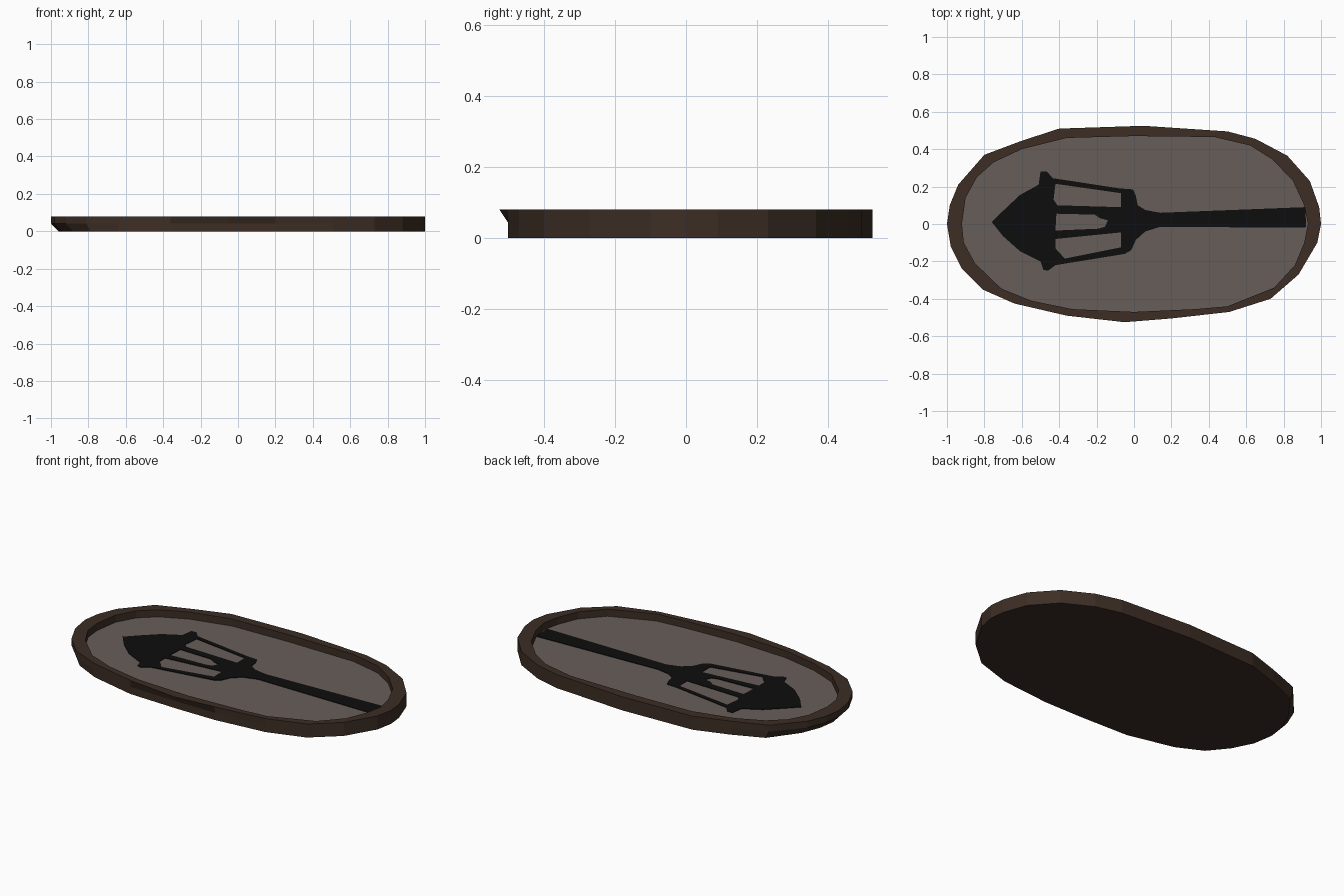
import bpy, bmesh

if "Cube" in bpy.data.objects:
    bpy.data.objects.remove(bpy.data.objects["Cube"])

TOP, MID, FLOOR = 0.08, 0.042, 0.038

def material(name, rgb):
    m = bpy.data.materials.new(name)
    m.diffuse_color = (*rgb, 1)
    m.use_nodes = True
    m.node_tree.nodes["Principled BSDF"].inputs["Base Color"].default_value = m.diffuse_color
    return m

brown = material("dark brown wood", (0.045, 0.027, 0.018))
grey = material("warm grey panel", (0.135, 0.110, 0.102))
black = material("black paint", (0.004, 0.004, 0.004))

# Hand-shaped oval outlines of the rim, counter-clockwise from the +x end
outer = [(1, 0), (.99, .09), (.94, .23), (.82, .365), (.65, .455), (.5, .495),
         (.05, .525), (-.4, .51), (-.6, .445), (-.8, .37), (-.94, .21), (-.985, .1),
         (-1, 0), (-.98, -.12), (-.92, -.24), (-.81, -.35), (-.64, -.425), (-.36, -.49),
         (-.05, -.525), (.2, -.505), (.51, -.47), (.73, -.4), (.88, -.27), (.98, -.1)]
inner = [(.93, 0), (.91, .1), (.85, .23), (.74, .345), (.62, .42), (.43, .465),
         (0, .47), (-.36, .46), (-.6, .4), (-.75, .33), (-.84, .25), (-.9, .14),
         (-.92, 0), (-.91, -.1), (-.85, -.21), (-.71, -.345), (-.55, -.41), (-.33, -.455),
         (0, -.47), (.33, -.455), (.5, -.44), (.75, -.34), (.86, -.22), (.91, -.1)]

# Lower rings: front side tucks in below the lip, left end is undercut
mid = [(x, max(y, -.5)) for x, y in outer]
bottom = [(x + (.04 if x < -.9 else .02 if x < -.75 else 0), y) for x, y in mid]

def finish(bm, name, mat):
    bmesh.ops.recalc_face_normals(bm, faces=bm.faces)
    me = bpy.data.meshes.new(name)
    bm.to_mesh(me)
    bm.free()
    me.materials.append(mat)
    ob = bpy.data.objects.new(name, me)
    bpy.context.collection.objects.link(ob)
    return ob

# Frame: underside, outer wall, lip and inner wall
bm = bmesh.new()
rings = [[bm.verts.new((x, y, z)) for x, y in pts] for pts, z in
         ((bottom, 0), (mid, MID), (outer, TOP), (inner, TOP), (inner, FLOOR))]
n = len(outer)
for a, b in zip(rings, rings[1:]):
    for i in range(n):
        j = (i + 1) % n
        bm.faces.new((a[i], a[j], b[j], b[i]))
bm.faces.new(rings[0][::-1])
cap = bm.faces.new(rings[-1])
finish(bm, "oval_frame", brown)
# Recessed floor is the cap face of the frame
frame = bpy.data.objects["oval_frame"]
frame.data.materials.append(grey)
frame.data.polygons[len(frame.data.polygons) - 1].material_index = 1

# Painted lantern on its post: outline plus three window openings
lantern = [(-.76, .01), (-.70, .07), (-.61, .155), (-.51, .21), (-.5, .28), (-.465, .28),
           (-.435, .245), (-.075, .19), (-.005, .185), (.01, .15), (.02, .10), (.06, .075),
           (.14, .06), (.915, .09), (.92, .0), (.918, -.02), (.14, -.015), (.06, -.04),
           (.01, -.085), (-.015, -.14), (-.05, -.16), (-.42, -.22), (-.46, -.25),
           (-.485, -.245), (-.5, -.20), (-.61, -.145), (-.70, -.065)]
windows = [
    [(-.42, .215), (-.07, .165), (-.07, .09), (-.41, .1), (-.43, .13)],
    [(-.415, .055), (-.21, .05), (-.18, .03), (-.14, .02), (-.155, -.015), (-.19, -.025), (-.42, -.035)],
    [(-.42, -.08), (-.07, -.045), (-.07, -.125), (-.37, -.185), (-.42, -.13)]]
cu = bpy.data.curves.new("lantern_emblem", 'CURVE')
cu.dimensions = '2D'
cu.fill_mode = 'BOTH'
cu.extrude = 0.0015
for pts in [lantern] + windows:
    sp = cu.splines.new('POLY')
    sp.points.add(len(pts) - 1)
    for p, (x, y) in zip(sp.points, pts):
        p.co = (x, y, 0, 1)
    sp.use_cyclic_u = True
cu.materials.append(black)
emblem = bpy.data.objects.new("lantern_emblem", cu)
emblem.location.z = FLOOR + 0.0015
bpy.context.collection.objects.link(emblem)
bpy.context.view_layer.objects.active = emblem
emblem.select_set(True)
bpy.ops.object.convert(target='MESH')
